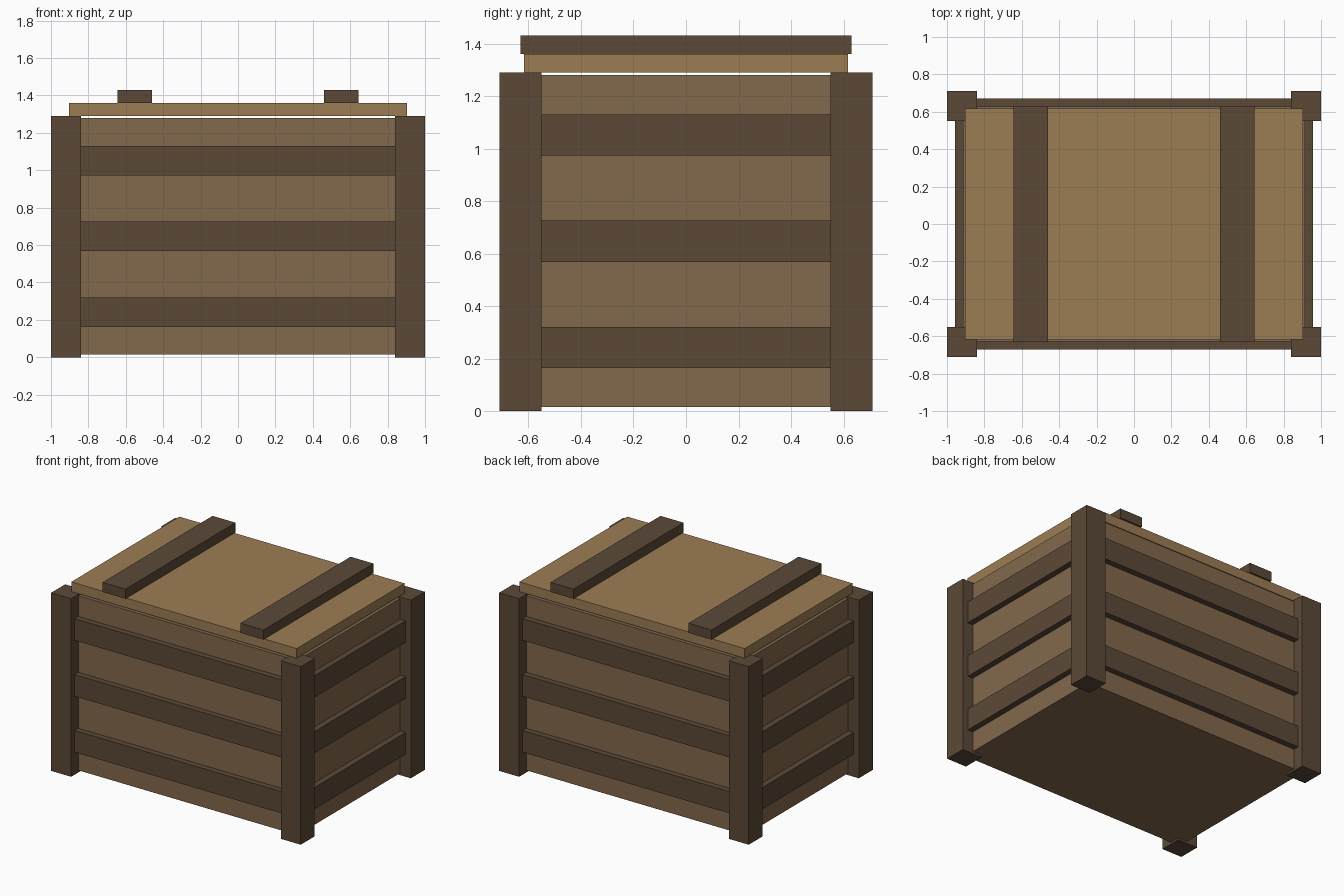
import bpy

if "Cube" in bpy.data.objects:
    bpy.data.objects.remove(bpy.data.objects["Cube"])


def material(name, rgb):
    m = bpy.data.materials.new(name)
    m.diffuse_color = (*rgb, 1.0)
    m.use_nodes = True
    m.node_tree.nodes["Principled BSDF"].inputs["Base Color"].default_value = m.diffuse_color
    return m


dark = material("dark_wood", (0.105, 0.066, 0.038))
mid = material("panel_wood", (0.225, 0.138, 0.072))
light = material("lid_wood", (0.33, 0.205, 0.09))


def box(name, lo, hi, mat):
    """Axis-aligned box between two corners."""
    bpy.ops.mesh.primitive_cube_add(size=1, location=[(a + b) / 2 for a, b in zip(lo, hi)])
    ob = bpy.context.object
    ob.name = name
    ob.scale = [b - a for a, b in zip(lo, hi)]
    bpy.ops.object.transform_apply(location=False, rotation=False, scale=True)
    ob.data.materials.append(mat)
    return ob


X, Y = 1.0, 0.71            # outer half sizes
POST = 0.16                 # corner post width
BX, BY = 0.915, 0.627       # body half sizes
SLAT = 0.043                # slat thickness

# Crate body
box("crate_body", (-BX, -BY, 0.015), (BX, BY, 1.28), mid)

# Corner posts
for sx in (-1, 1):
    for sy in (-1, 1):
        cx, cy, h = sx * (X - POST / 2), sy * (Y - POST / 2), POST / 2
        box("corner_post", (cx - h, cy - h, 0), (cx + h, cy + h, 1.29), dark)

# Three rows of slats on all four sides
for row in range(3):
    z0 = 0.163 + row * 0.405
    z1 = z0 + 0.157
    for s in (-1, 1):
        y0, y1 = sorted((s * BY, s * (BY + SLAT)))
        box("long_slat", (-X + POST, y0, z0), (X - POST, y1, z1), dark)
        x0, x1 = sorted((s * BX, s * (BX + SLAT)))
        box("end_slat", (x0, -Y + POST, z0), (x1, Y - POST, z1), dark)

# Lid with two cleats across it
box("lid", (-0.903, -0.618, 1.29), (0.903, 0.618, 1.36), light)
for cx in (-0.553, 0.553):
    box("lid_cleat", (cx - 0.092, -0.63, 1.36), (cx + 0.092, 0.63, 1.43), dark)
